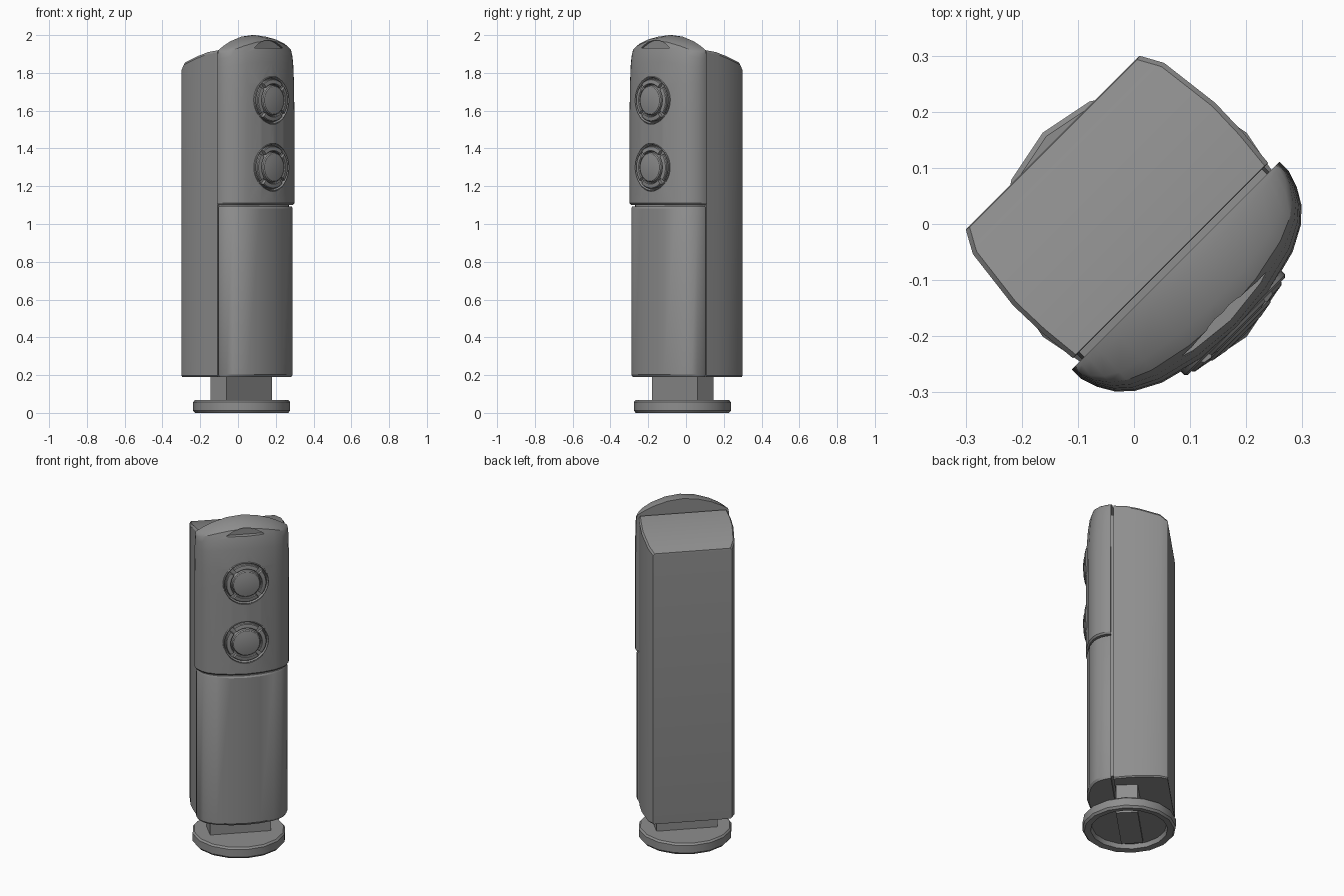
import bpy, bmesh, math
from mathutils import Matrix, Vector

if "Cube" in bpy.data.objects:
    bpy.data.objects.remove(bpy.data.objects["Cube"])

TURN = Matrix.Rotation(math.radians(45), 4, 'Z')   # whole speaker is turned 45 degrees
parts = []
grey = bpy.data.materials.new("dark_grey")
grey.diffuse_color = (.27, .27, .27, 1)
grey.use_nodes = True
grey.node_tree.nodes["Principled BSDF"].inputs["Base Color"].default_value = grey.diffuse_color


def make(name, verts, faces, mat=None):
    bm = bmesh.new()
    vs = [bm.verts.new(v) for v in verts]
    for f in faces:
        bm.faces.new([vs[i] for i in f])
    bmesh.ops.remove_doubles(bm, verts=bm.verts, dist=1e-5)
    bmesh.ops.recalc_face_normals(bm, faces=bm.faces)
    me = bpy.data.meshes.new(name)
    bm.to_mesh(me)
    bm.free()
    if mat:
        me.transform(mat)
    me.materials.append(grey)
    ob = bpy.data.objects.new(name, me)
    bpy.context.collection.objects.link(ob)
    parts.append(ob)
    return ob


def loft(name, rings):
    """Stack of rings; ring = side A + reversed side B, caps are strips of paired points."""
    n = len(rings[0])
    verts = [p for r in rings for p in r]
    faces = []
    for k in range(len(rings) - 1):
        for i in range(n):
            j = (i + 1) % n
            faces.append((k * n + i, k * n + j, (k + 1) * n + j, (k + 1) * n + i))
    for o in (0, (len(rings) - 1) * n):
        for i in range(n // 2 - 1):
            faces.append((o + i, o + i + 1, o + n - 2 - i, o + n - 1 - i))
    return make(name, verts, faces)


def lathe(name, profile, n, mat=None):
    """Spun profile that starts and ends on the axis."""
    m = len(profile)
    verts = [(r * math.cos(2 * math.pi * k / n), r * math.sin(2 * math.pi * k / n), z)
             for k in range(n) for r, z in profile]
    faces = [(k * m + i, ((k + 1) % n) * m + i, ((k + 1) % n) * m + i + 1, k * m + i + 1)
             for k in range(n) for i in range(m - 1)]
    return make(name, verts, faces, mat)


def box(name, x, y0, y1, z0, z1):
    return loft(name, [[(-x, y0, z), (x, y0, z), (x, y1, z), (-x, y1, z)] for z in (z0, z1)])


def cut(target, cutter):
    mod = target.modifiers.new("cut", 'BOOLEAN')
    mod.object = cutter
    mod.operation = 'DIFFERENCE'
    mod.solver = 'EXACT'
    bpy.context.view_layer.objects.active = target
    bpy.ops.object.modifier_apply(modifier=mod.name)
    parts.remove(cutter)
    bpy.data.objects.remove(cutter)


# rear cabinet: (half width, y, top height)
CAB = [(.246, -.092, 1.92), (.253, -.02, 1.91), (.255, .05, 1.89), (.241, .165, 1.855), (.219, .205, 1.825)]


def cab_ring(inset, zf):
    a = [(w - inset, y * (1 - inset), zf(z)) for w, y, z in CAB]
    return a + [(-x, y, z) for x, y, z in reversed(a)]


loft("rear_cabinet", [cab_ring(.006, lambda z: .19), cab_ring(0, lambda z: .197),
                      cab_ring(0, lambda z: z - .012), cab_ring(.008, lambda z: z)])

# front panels share one bowed cross-section
HALF = [(.262, -.128), (.252, -.158), (.235, -.187), (.21, -.211), (.165, -.235), (.085, -.256)]
FRONT = [(-x, y) for x, y in HALF] + [(0, -.264)] + [(x, y) for x, y in reversed(HALF)]
BACK = -.105


def panel_ring(z, sx=1, sy=1, dome=0, back=BACK):
    f = [(x * sx, BACK + (y - BACK) * sy, z - dome * (x / .262) ** 2) for x, y in FRONT]
    return f + [(x, back, zz) for x, _, zz in reversed(f)]


loft("lower_front_panel", [panel_ring(.19, .935, .90), panel_ring(.203, .962, .96),
                           panel_ring(1.083, .962, .96), panel_ring(1.093, .945, .92)])
loft("inner_core", [panel_ring(.21, .9, .85, 0, -.085), panel_ring(1.7, .9, .75, 0, -.085),
                    panel_ring(1.895, .88, .4, .03, -.085)])
upper = loft("upper_front_panel", [
    panel_ring(1.10, .975, .94), panel_ring(1.11, 1, 1), panel_ring(1.6, 1, 1),
    panel_ring(1.75, .995, .982, .01), panel_ring(1.86, .99, .935, .03),
    panel_ring(1.93, .985, .87, .055), panel_ring(1.97, .98, .78, .069),
    panel_ring(1.986, .975, .6, .075), panel_ring(2.0, .965, .14, .08)])

# crescent notch under the top edge
arc = [(-.105 + .21 * i / 12, 1.933 + .04 * (1 - (i / 6 - 1) ** 2)) for i in range(13)]
flat = [(x, 1.931) for x, _ in arc]
cut(upper, loft("notch_cutter", [[(x, y, z) for x, z in arc] + [(x, y, z) for x, z in reversed(flat)]
                                 for y in (-.4, -.212)]))

# two round control units
for tag, cz in (("upper", 1.655), ("lower", 1.30)):
    M = Matrix.Translation((0, -.24, cz)) @ Matrix.Rotation(math.radians(90), 4, 'X')
    cut(upper, lathe("socket_cutter", [(0, 0), (.127, 0), (.127, .1), (0, .1)], 40, M))
    lathe(tag + "_dial", [(0, -.01), (.127, -.01), (.127, .014), (.123, .018), (.119, .014), (.117, .003),
                          (.081, .003), (.078, .026), (.073, .031), (.045, .036), (0, .039)], 40, M)
    # four curved pads around the dial
    for q in range(4):
        prof = [(.085, 0), (.085, .022), (.089, .026), (.109, .023), (.113, .018), (.113, 0)]
        rings = []
        for k in range(9):
            t = math.radians(q * 90 - 38 + 76 * k / 8)
            rings.append([M @ Vector((r * math.cos(t), r * math.sin(t), h)) for r, h in prof])
        loft(tag + "_dial_pad", rings)

# stand: neck and sixteen-sided hollow foot
box("stand_neck", .17, -.085, .035, .015, .21)
lathe("stand_foot", [(0, .03), (.205, .03), (.212, .004), (.247, 0), (.257, .012), (.257, .057),
                     (.248, .067), (0, .067)], 16, Matrix.Translation((0, -.027, 0)))

# turn everything and shade
for ob in parts:
    ob.data.transform(TURN)
    bpy.ops.object.select_all(action='DESELECT')
    ob.select_set(True)
    bpy.context.view_layer.objects.active = ob
    bpy.ops.object.shade_smooth_by_angle(angle=math.radians(30))
